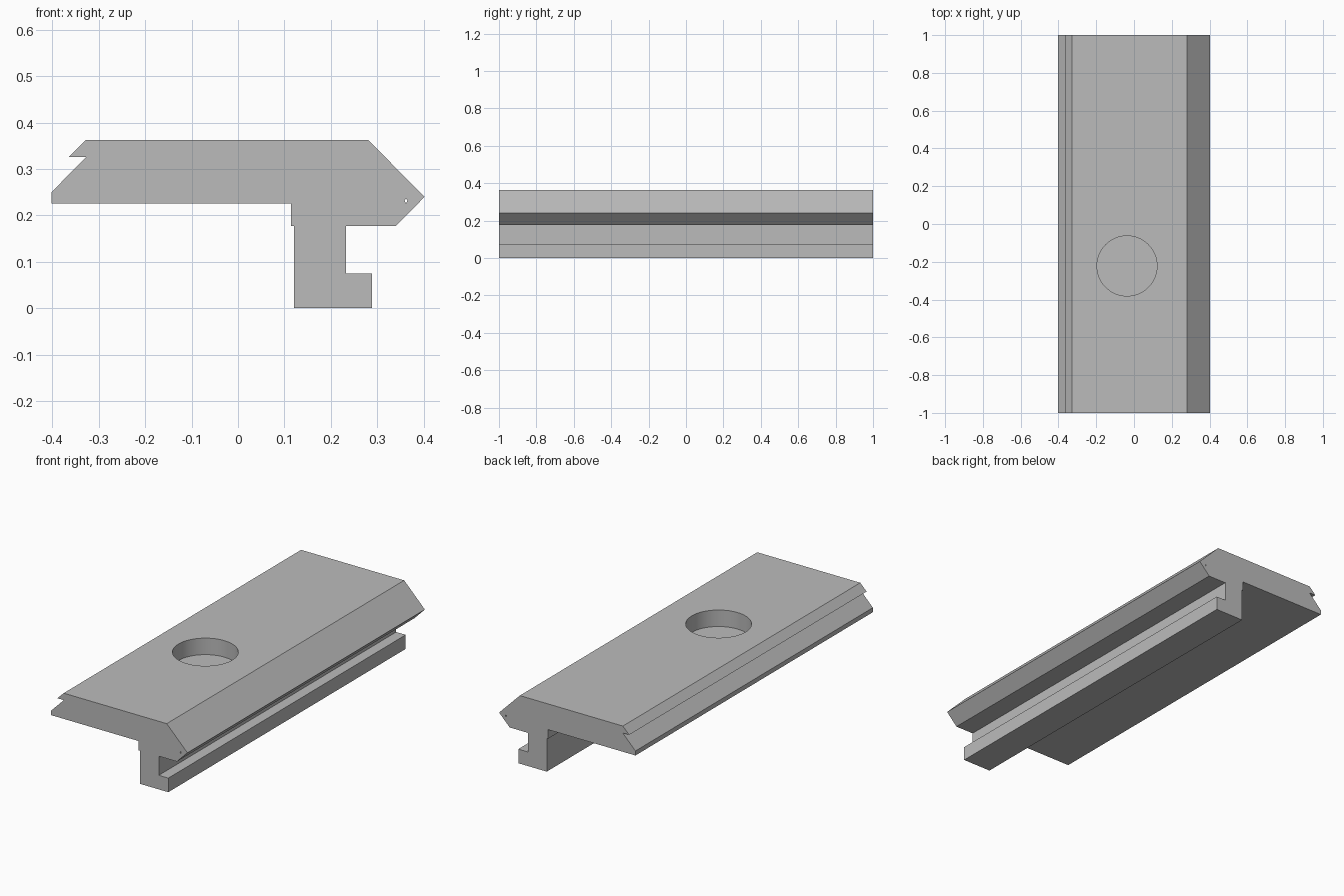
import bpy
import bmesh
import math
from mathutils import Vector

if "Cube" in bpy.data.objects:
    bpy.data.objects.remove(bpy.data.objects["Cube"], do_unlink=True)

grey = bpy.data.materials.new("plain grey")
grey.use_nodes = True
grey.diffuse_color = (0.5, 0.5, 0.5, 1)
grey.node_tree.nodes["Principled BSDF"].inputs["Base Color"].default_value = (0.5, 0.5, 0.5, 1)


def prism(name, outline, direction):
    """Extrude a closed outline of 3D points along a direction."""
    bm = bmesh.new()
    face = bm.faces.new([bm.verts.new(p) for p in outline])
    grown = bmesh.ops.extrude_face_region(bm, geom=[face])["geom"]
    verts = [v for v in grown if isinstance(v, bmesh.types.BMVert)]
    bmesh.ops.translate(bm, verts=verts, vec=Vector(direction))
    bmesh.ops.recalc_face_normals(bm, faces=bm.faces)
    mesh = bpy.data.meshes.new(name)
    bm.to_mesh(mesh)
    bm.free()
    obj = bpy.data.objects.new(name, mesh)
    bpy.context.collection.objects.link(obj)
    mesh.materials.append(grey)
    return obj


def cut(target, cutter):
    """Subtract the cutter, then remove it."""
    bpy.context.view_layer.objects.active = target
    mod = target.modifiers.new("cut", 'BOOLEAN')
    mod.operation = 'DIFFERENCE'
    mod.solver = 'EXACT'
    mod.object = cutter
    bpy.ops.object.modifier_apply(modifier=mod.name)
    bpy.data.objects.remove(cutter, do_unlink=True)


# Rail: plate with bevelled edges, notched left edge and hooked leg
profile = [
    (-0.402, 0.226), (-0.402, 0.25), (-0.327, 0.326), (-0.365, 0.326),
    (-0.328, 0.363), (0.28, 0.363), (0.402, 0.24), (0.34, 0.177),
    (0.233, 0.177), (0.233, 0.075), (0.289, 0.075), (0.289, 0),
    (0.121, 0), (0.121, 0.177), (0.114, 0.177), (0.114, 0.226),
]
rail = prism("rail", [(x, -1, z) for x, z in profile], (0, 2, 0))

# Narrow channel running the full length inside the pointed edge
slit = [(0.359, 0.232), (0.362, 0.238), (0.365, 0.232), (0.362, 0.226)]
cut(rail, prism("channel_cutter", [(x, -1.1, z) for x, z in slit], (0, 2.2, 0)))

# Round blind pocket in the top face
angles = [math.tau * i / 64 for i in range(64)]
circle = [(-0.037 + 0.159 * math.cos(a), -0.222 + 0.159 * math.sin(a), 0.275) for a in angles]
cut(rail, prism("pocket_cutter", circle, (0, 0, 0.2)))

# Smooth pocket wall, crisp edges elsewhere
bpy.ops.object.select_all(action='DESELECT')
rail.select_set(True)
bpy.context.view_layer.objects.active = rail
bpy.ops.object.shade_smooth_by_angle(angle=math.radians(25))
